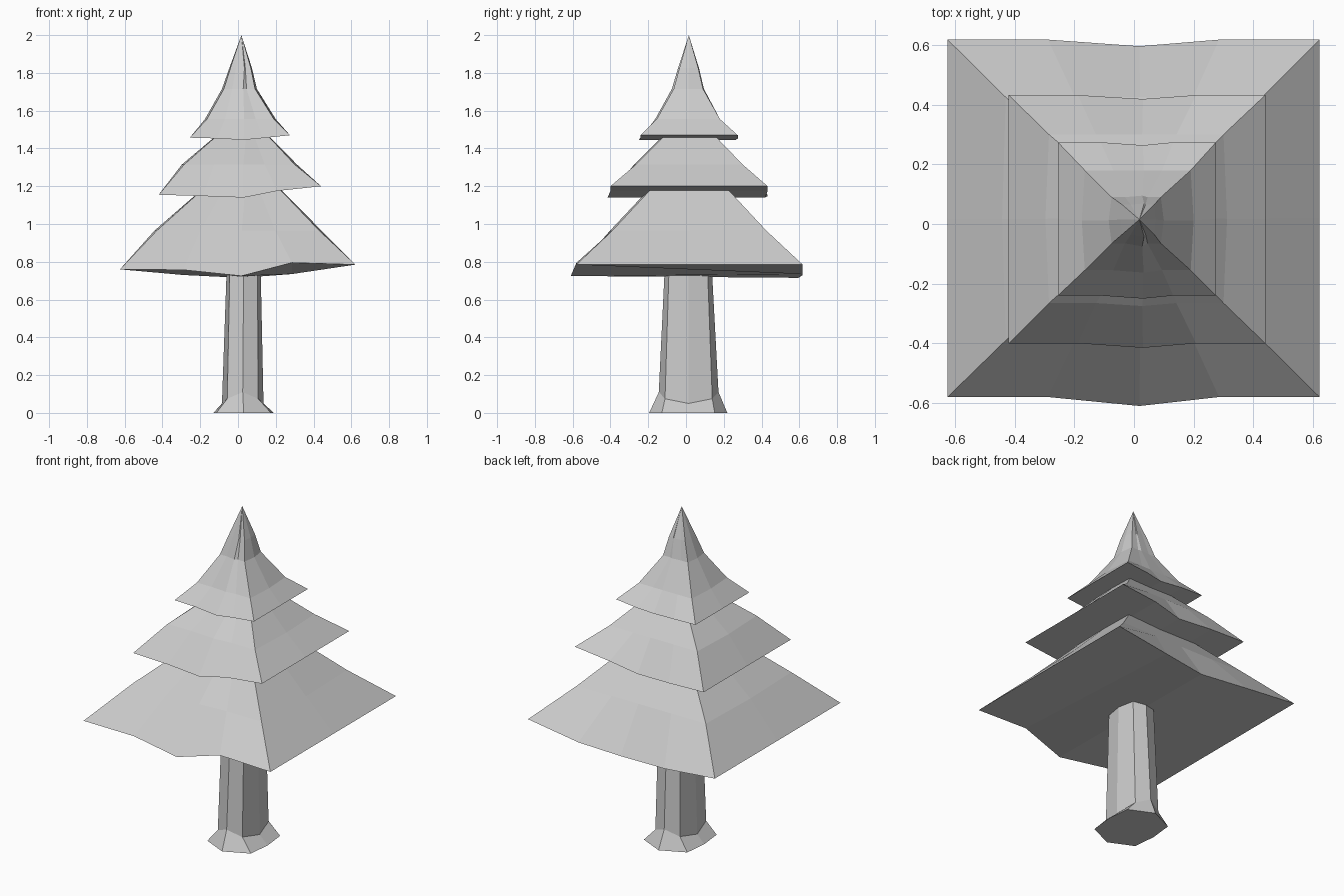
import bpy, bmesh

if "Cube" in bpy.data.objects:
    bpy.data.objects.remove(bpy.data.objects["Cube"])


def ring(x0, x1, y0, y1, zf, zb, fb=0.0, bb=0.0, side=0.0):
    """Squarish loop: 5 front points, right mid, 5 back points, left mid."""
    if not isinstance(zf, (list, tuple)):
        zf = [zf] * 5
    if not isinstance(zb, (list, tuple)):
        zb = [zb] * 5
    c, h, my = (x0 + x1) / 2, (x1 - x0) / 2, (y0 + y1) / 2
    xs = [x0, c - 0.46 * h, c + 0.02, c + 0.46 * h, x1]
    w = [0, 0, 1, 0, 0]
    front = [(xs[i], y0 - fb * w[i], zf[i]) for i in range(5)]
    back = [(xs[i], y1 + bb * w[i], zb[i]) for i in range(5)]
    right = (x1 + side, my, (zf[4] + zb[4]) / 2)
    left = (x0 - side, my, (zf[0] + zb[0]) / 2)
    return front + [right] + back[::-1] + [left]


def make_object(name, rings, apex=None, strips=False):
    """Skin a stack of loops, close the bottom and top (or meet at a tip)."""
    bm = bmesh.new()
    loops = [[bm.verts.new(p) for p in r] for r in rings]
    n = len(loops[0])
    for a, b in zip(loops, loops[1:]):
        for i in range(n):
            j = (i + 1) % n
            bm.faces.new((a[i], a[j], b[j], b[i]))
    low, top = loops[0], loops[-1]
    if strips:
        for i in range(4):
            f = [low[i], low[10 - i], low[9 - i]]
            if i == 3:
                f.append(low[5])
            f += [low[i + 1]]
            if i == 0:
                f.insert(1, low[11])
            bm.faces.new(f)
    else:
        bm.faces.new(low[::-1])
    if apex:
        tip = bm.verts.new(apex)
        for i in range(n):
            bm.faces.new((top[i], top[(i + 1) % n], tip))
    else:
        bm.faces.new(top)
    bmesh.ops.recalc_face_normals(bm, faces=bm.faces)
    mesh = bpy.data.meshes.new(name)
    bm.to_mesh(mesh)
    bm.free()
    obj = bpy.data.objects.new(name, mesh)
    bpy.context.collection.objects.link(obj)
    return obj


# Lower foliage tier
make_object("lower_branches", [
    ring(-0.625, 0.622, -0.58, 0.618,
         [0.76, 0.757, 0.725, 0.795, 0.785],
         [0.76, 0.73, 0.715, 0.735, 0.785], 0.03, -0.022),
    ring(-0.43, 0.43, -0.39, 0.425, 0.965, 0.965, 0.012, 0.0, 0.012),
    ring(-0.19, 0.225, -0.19, 0.225, 1.18, 1.18, 0.01, 0.0, 0.005),
], strips=True)

# Middle foliage tier
make_object("middle_branches", [
    ring(-0.42, 0.44, -0.40, 0.432,
         [1.155, 1.148, 1.14, 1.175, 1.20],
         [1.155, 1.148, 1.14, 1.175, 1.20], 0.015, -0.013),
    ring(-0.285, 0.30, -0.265, 0.30, 1.315, 1.315, 0.01, 0.0, 0.012),
    ring(-0.12, 0.165, -0.12, 0.16, 1.46, 1.46, 0.008, 0.0, 0.005),
], strips=True)

# Upper foliage tier with pointed tip
make_object("top_branches", [
    ring(-0.255, 0.275, -0.24, 0.274,
         [1.457, 1.453, 1.445, 1.455, 1.47],
         [1.457, 1.453, 1.445, 1.455, 1.47], 0.01, -0.01),
    ring(-0.165, 0.19, -0.155, 0.18, 1.555, 1.555, 0.008, 0.0, 0.01),
    ring(-0.075, 0.09, -0.065, 0.09, 1.715, 1.715, 0.01, 0.005, 0.01),
    ring(-0.04, 0.068, -0.035, 0.065, 1.825, 1.825, 0.007, 0.004, 0.006),
], apex=(0.018, 0.015, 2.0), strips=True)


def trunk_ring(cx, cy, corner, mid, z_corner, z_side, z_front):
    """Eight-sided trunk section, counter-clockwise from the front."""
    (a, b), (mx, my) = corner, mid
    pts = [(0, -my, z_front), (a, -b, z_corner), (mx, 0, z_side), (a, b, z_corner),
           (0, my, z_front), (-a, b, z_corner), (-mx, 0, z_side), (-a, -b, z_corner)]
    return [(cx + x, cy + y, z) for x, y, z in pts]


# Trunk with flared foot
make_object("trunk", [
    trunk_ring(0.03, 0.012, (0.145, 0.14), (0.16, 0.207), 0, 0, 0),
    trunk_ring(0.025, 0.014, (0.082, 0.125), (0.11, 0.158), 0.075, 0.05, 0.11),
    trunk_ring(0.03, 0.012, (0.073, 0.102), (0.09, 0.125), 0.76, 0.76, 0.76),
])
